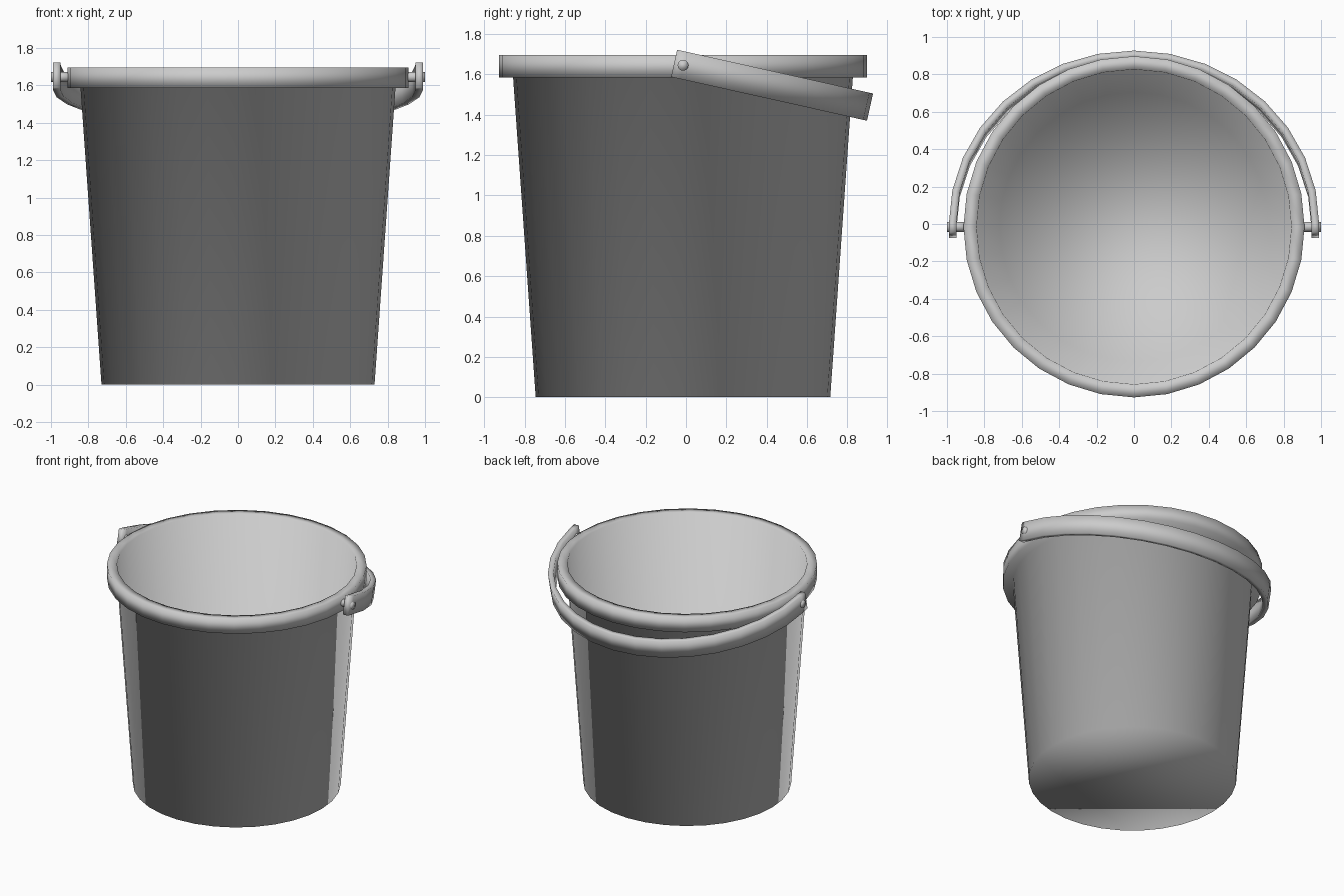
import bpy, bmesh, math
from mathutils import Matrix, Vector

if "Cube" in bpy.data.objects:
    bpy.data.objects.remove(bpy.data.objects["Cube"])

SIDES = 32
CY = -0.015          # bucket axis position in y
PIVOT_Z = 1.645


def finish(name, bm):
    bmesh.ops.recalc_face_normals(bm, faces=bm.faces)
    mesh = bpy.data.meshes.new(name)
    bm.to_mesh(mesh)
    bm.free()
    obj = bpy.data.objects.new(name, mesh)
    bpy.context.collection.objects.link(obj)
    mesh.shade_smooth()
    return obj


# Tapered shell, thick rim and inner wall as one smooth welded surface
profile = [(0.73, 0), (0.842, 1.585), (0.912, 1.585), (0.912, 1.695),
           (0.842, 1.695), (0.72, 0.012)]
bm = bmesh.new()
verts = [bm.verts.new((0, CY + r, z)) for r, z in profile]
edges = [bm.edges.new(p) for p in zip(verts, verts[1:])]
bmesh.ops.spin(bm, geom=verts + edges, cent=(0, CY, 0), axis=(0, 0, 1),
               angle=math.tau, steps=SIDES, use_merge=True)
bmesh.ops.remove_doubles(bm, verts=bm.verts, dist=1e-4)
# Underside and inner floor, each one flat polygon
bmesh.ops.holes_fill(bm, edges=[e for e in bm.edges if e.is_boundary], sides=0)
finish("bucket_body", bm)

# Carrying handle: half-ellipse band hanging down at the back
bm = bmesh.new()
tilt = Matrix.Translation((0, CY, PIVOT_Z)) @ Matrix.Rotation(math.radians(-12.6), 4, 'X')
path = [(0.97, -0.045)]
path += [(0.97 * math.cos(a), 0.93 * math.sin(a))
         for a in (math.pi * i / 16 for i in range(17))]
path.append((-0.97, -0.045))
rings = []
for i, (x, y) in enumerate(path):
    x0, y0 = path[max(i - 1, 0)]
    x1, y1 = path[min(i + 1, len(path) - 1)]
    out = Vector((y1 - y0, x0 - x1, 0)).normalized()
    centre = Vector((x, y, 0))
    rings.append([bm.verts.new(tilt @ (centre + out * t + Vector((0, 0, h))))
                  for t, h in ((0.02, -0.069), (0.02, 0.069), (-0.02, 0.069), (-0.02, -0.069))])
for a, b in zip(rings, rings[1:]):
    for k in range(4):
        bm.faces.new((a[k], a[(k + 1) % 4], b[(k + 1) % 4], b[k]))
bm.faces.new(rings[0])
bm.faces.new(rings[-1])
finish("handle", bm)

# Pivot pins joining handle and rim
for side, label in ((1, "right"), (-1, "left")):
    bm = bmesh.new()
    bmesh.ops.create_cone(bm, cap_ends=True, segments=12, radius1=0.027,
                          radius2=0.027, depth=0.12,
                          matrix=Matrix.Translation((side * 0.94, CY, PIVOT_Z))
                          @ Matrix.Rotation(math.pi / 2, 4, 'Y'))
    finish("pivot_pin_" + label, bm)
